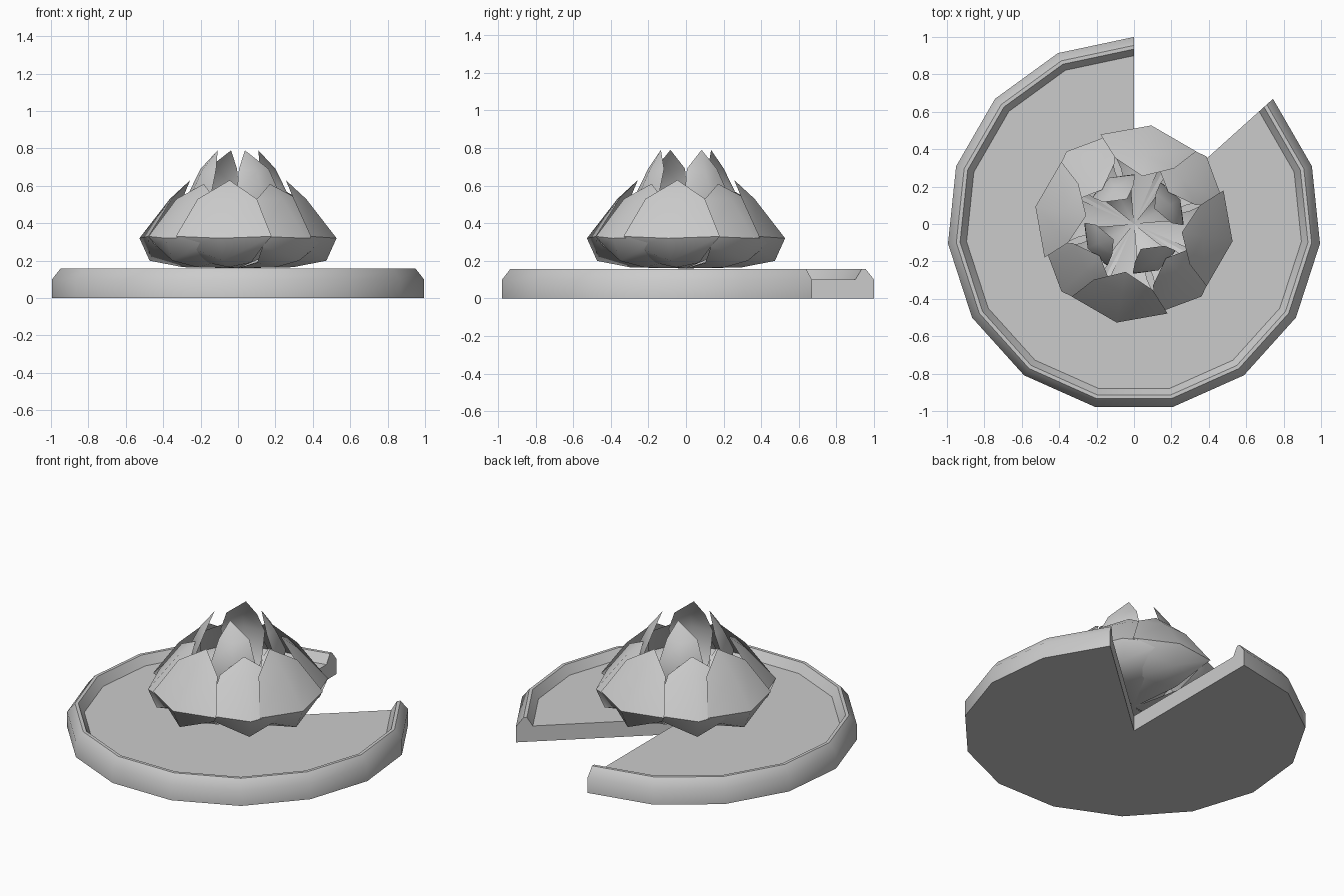
import bpy, bmesh, math
from mathutils import Vector, Matrix

cube = bpy.data.objects.get("Cube")
if cube:
    bpy.data.objects.remove(cube, do_unlink=True)

grey = bpy.data.materials.new("soft grey")
grey.use_nodes = True
colour = (0.6, 0.6, 0.6, 1)
grey.diffuse_color = colour
grey.node_tree.nodes["Principled BSDF"].inputs["Base Color"].default_value = colour


def finish(bm, name, angle, fix_normals=False):
    if fix_normals:
        bmesh.ops.recalc_face_normals(bm, faces=bm.faces)
    mesh = bpy.data.meshes.new(name)
    bm.to_mesh(mesh)
    bm.free()
    mesh.materials.append(grey)
    ob = bpy.data.objects.new(name, mesh)
    bpy.context.collection.objects.link(ob)
    bpy.ops.object.select_all(action='DESELECT')
    ob.select_set(True)
    bpy.context.view_layer.objects.active = ob
    bpy.ops.object.shade_smooth_by_angle(angle=math.radians(angle))
    return ob


# Leaf pad: a rim profile swept round, leaving a wedge open at the back
def leaf_pad():
    profile = [(1, 0), (1, 0.1), (0.955, 0.157), (0.935, 0.157), (0.9, 0.1)]
    bm = bmesh.new()
    low = bm.verts.new((0, 0, 0))
    high = bm.verts.new((0, 0, 0.1))
    rings = []
    for i in range(14):
        a = math.radians(90 + 24 * i)
        rings.append([bm.verts.new((r * math.cos(a), r * math.sin(a), z)) for r, z in profile])
    for a, b in zip(rings, rings[1:]):
        for j in range(len(profile) - 1):
            bm.faces.new((a[j], b[j], b[j + 1], a[j + 1]))
        bm.faces.new((a[-1], b[-1], high))
        bm.faces.new((b[0], a[0], low))
    for end in (rings[0], rings[-1]):
        bm.faces.new([low] + end + [high])
    finish(bm, "leaf_pad", 50, True)


# Petal: rows of (centre radius, centre height, edge radius, edge height, half width)
def petal(name, rows, tip, angle, lean=0):
    bm = bmesh.new()
    base = bm.verts.new((0, 0, 0.16))
    grid = []
    for r, z, er, ez, w in rows:
        grid.append([bm.verts.new(p) for p in ((er, -w, ez), (r, 0, z), (er, w, ez))])
    end = bm.verts.new((tip[0], lean, tip[1]))
    for s in range(2):
        bm.faces.new((base, grid[0][s], grid[0][s + 1]))
        for a, b in zip(grid, grid[1:]):
            bm.faces.new((a[s], b[s], b[s + 1], a[s + 1]))
        bm.faces.new((grid[-1][s], end, grid[-1][s + 1]))
    bmesh.ops.rotate(bm, verts=bm.verts, cent=Vector(), matrix=Matrix.Rotation(math.radians(angle), 3, 'Z'))
    finish(bm, name, 60)


outer = [(0.3, 0.165, 0.28, 0.19, 0.12), (0.48, 0.2, 0.41, 0.28, 0.21),
         (0.535, 0.32, 0.44, 0.33, 0.26), (0.37, 0.53, 0.33, 0.53, 0.16)]
middle = [(0.3, 0.165, 0.28, 0.19, 0.12), (0.48, 0.2, 0.41, 0.28, 0.2),
          (0.53, 0.32, 0.43, 0.33, 0.24), (0.35, 0.53, 0.31, 0.53, 0.15)]
inner = [(0.15, 0.19, 0.14, 0.21, 0.06), (0.26, 0.36, 0.24, 0.37, 0.11),
         (0.28, 0.56, 0.23, 0.56, 0.13), (0.22, 0.68, 0.18, 0.69, 0.09)]

leaf_pad()
for k in range(4):
    petal("outer_petal", outer, (0.26, 0.63), -10 + 90 * k)
    petal("middle_petal", middle, (0.25, 0.61), -47 + 90 * k)
    petal("inner_petal", inner, (0.135, 0.79), 28 + 90 * k, -0.03 if k % 2 else 0.022)
